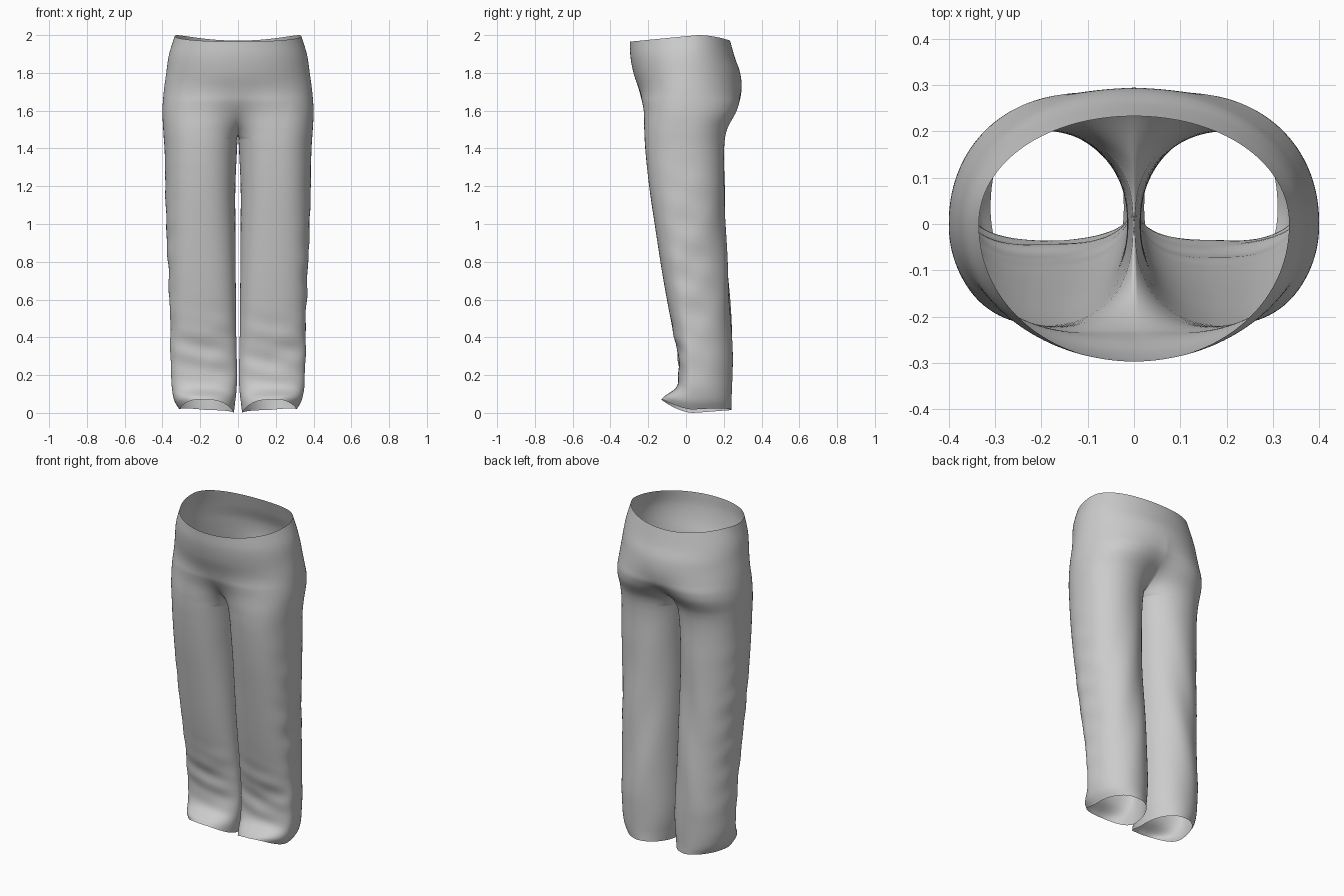
import bpy, bmesh, math

if "Cube" in bpy.data.objects:
    bpy.data.objects.remove(bpy.data.objects["Cube"])

# Silhouette profile: z, front y, back y, outer x, inner leg x
PROFILE = [
    (0.00, -0.130, 0.240, 0.310, 0.022), (0.05, -0.112, 0.241, 0.335, 0.016),
    (0.12, -0.055, 0.243, 0.349, 0.008), (0.20, -0.038, 0.245, 0.354, 0.005),
    (0.30, -0.042, 0.246, 0.358, 0.007), (0.45, -0.072, 0.240, 0.358, 0.010),
    (0.70, -0.119, 0.226, 0.367, 0.012), (1.00, -0.166, 0.207, 0.380, 0.014),
    (1.20, -0.195, 0.204, 0.385, 0.014), (1.40, -0.216, 0.202, 0.389, 0.005),
    (1.50, -0.221, 0.217, 0.396, 0.000), (1.60, -0.224, 0.268, 0.400, 0.000),
    (1.70, -0.246, 0.293, 0.393, 0.000), (1.80, -0.277, 0.288, 0.380, 0.000),
    (1.90, -0.294, 0.258, 0.365, 0.000), (2.00, -0.297, 0.233, 0.335, 0.000),
]
CROTCH, CLEFT_TOP = 1.46, 1.80
N = 96


def profile(z):
    """Smooth (Hermite) interpolation of the profile rows."""
    k = 0
    while k < len(PROFILE) - 2 and z > PROFILE[k + 1][0]:
        k += 1
    a, b = PROFILE[k], PROFILE[k + 1]
    p, n = PROFILE[max(k - 1, 0)], PROFILE[min(k + 2, len(PROFILE) - 1)]
    h = b[0] - a[0]
    t = (z - a[0]) / h
    out = []
    for i in range(1, 5):
        ma = (b[i] - p[i]) / (b[0] - p[0]) * h
        mb = (n[i] - a[i]) / (n[0] - a[0]) * h
        out.append((2*t**3 - 3*t*t + 1)*a[i] + (t**3 - 2*t*t + t)*ma
                   + (3*t*t - 2*t**3)*b[i] + (t**3 - t*t)*mb)
    return out


def power(v, n):
    return math.copysign(abs(v) ** (2 / n), v)


def ramp(v, a, b):
    t = min(max((v - a) / (b - a), 0), 1)
    return t * t * (3 - 2 * t)


def bump(z, centre, width):
    return math.exp(-((z - centre) / width) ** 2)


def ring(z, side):
    """One half-section: a half body above the crotch, a closed leg below."""
    yf, yb, hw, xi = profile(z)
    u = min(max((CLEFT_TOP - z) / (CLEFT_TOP - CROTCH), 0), 1)
    w_seam = 1 - math.sqrt(1 - u * u)          # cleft line on the centre seam
    w_body = ramp(-z, -CLEFT_TOP, -1.22)       # gradual change from body to leg
    yc = 0.035 * ramp(-z, -0.9, -0.2)
    pts = []
    for i in range(N + 1):
        a = -math.pi + 2 * math.pi * i / N
        e = abs(math.cos(a / 2))
        w = w_body + (w_seam - w_body) * (1 - e) ** 6
        bx = hw * power(math.cos(a / 2), 2.05)
        s = power(math.sin(a / 2), 2.05)
        by = s * (yb if s > 0 else -yf)
        n = 2.2 + 0.15 * max(0, -math.sin(a)) - 0.15 * max(0, math.sin(a))
        lx = (xi + hw) / 2 + (hw - xi) / 2 * power(math.cos(a), n)
        s = power(math.sin(a), n)
        ly = yc + s * (yb - yc if s > 0 else yc - yf)
        pts.append([bx + (lx - bx) * w, by + (ly - by) * w])
    lo, hi = min(p[1] for p in pts), max(p[1] for p in pts)
    out = []
    for i, (x, y) in enumerate(pts):
        a = -math.pi + 2 * math.pi * i / N
        y = yc + (y - yc) * ((yb - yc) / (hi - yc) if y > yc
                             else (yf - yc) / (lo - yc))
        # cloth folds: slanted shin sags, long back creases, outer seam puckers
        front, back, outer = (max(0, -math.sin(a)), max(0, math.sin(a)),
                              max(0, math.cos(a)))
        v = abs(x - 0.17)
        y -= front * bump(z, 0.3, 0.17) * (
            0.0035 * math.sin(34 * z - 11 * v + side)
            + 0.0025 * math.sin(57 * z + 14 * x * side))
        y += back * 0.004 * bump(z, 0.7, 0.5) * math.sin(9 * z + 24 * x + side)
        x += outer ** 3 * 0.002 * bump(z, 0.7, 0.5) * (
            math.sin(41 * z + 15 * y + side) + math.sin(23 * z - 20 * y))
        # dipped waistline and raised front hem
        d = y - 0.06
        dip = 0.035 * -d / 0.36 if d < 0 else 0.028 * (d / 0.17) ** 2
        zz = z - dip * max(0, (z - 1.7) / 0.3) ** 2
        lift = 0.07 * front ** 1.5 + 0.018 * outer + 0.015 * back
        zz += lift * max(0, 1 - z / 0.2) ** 2
        if z > CROTCH and i in (0, N):
            x = 0
        out.append((side * x, y, zz))
    return out


# Ring heights, packed closely where the legs divide
heights = [CROTCH * i / 90 for i in range(91)]
heights += [CROTCH + (CLEFT_TOP - CROTCH) * (1 - math.cos(math.pi / 2 * i / 36))
            for i in range(1, 37)]
heights += [CLEFT_TOP + (2 - CLEFT_TOP) * i / 14 for i in range(1, 15)]

# Both halves of the trousers, welded along the centre seam and inseams
bm = bmesh.new()
for side in (-1, 1):
    rows = [[bm.verts.new(p) for p in ring(z, side)] for z in heights]
    for r, q in zip(rows, rows[1:]):
        for i in range(N):
            bm.faces.new((r[i], r[i + 1], q[i + 1], q[i]))
bmesh.ops.remove_doubles(bm, verts=bm.verts, dist=0.0003)
bmesh.ops.recalc_face_normals(bm, faces=bm.faces)
for f in bm.faces:
    f.smooth = True
mesh = bpy.data.meshes.new("trousers")
bm.to_mesh(mesh)
bm.free()
trousers = bpy.data.objects.new("trousers", mesh)
bpy.context.collection.objects.link(trousers)
